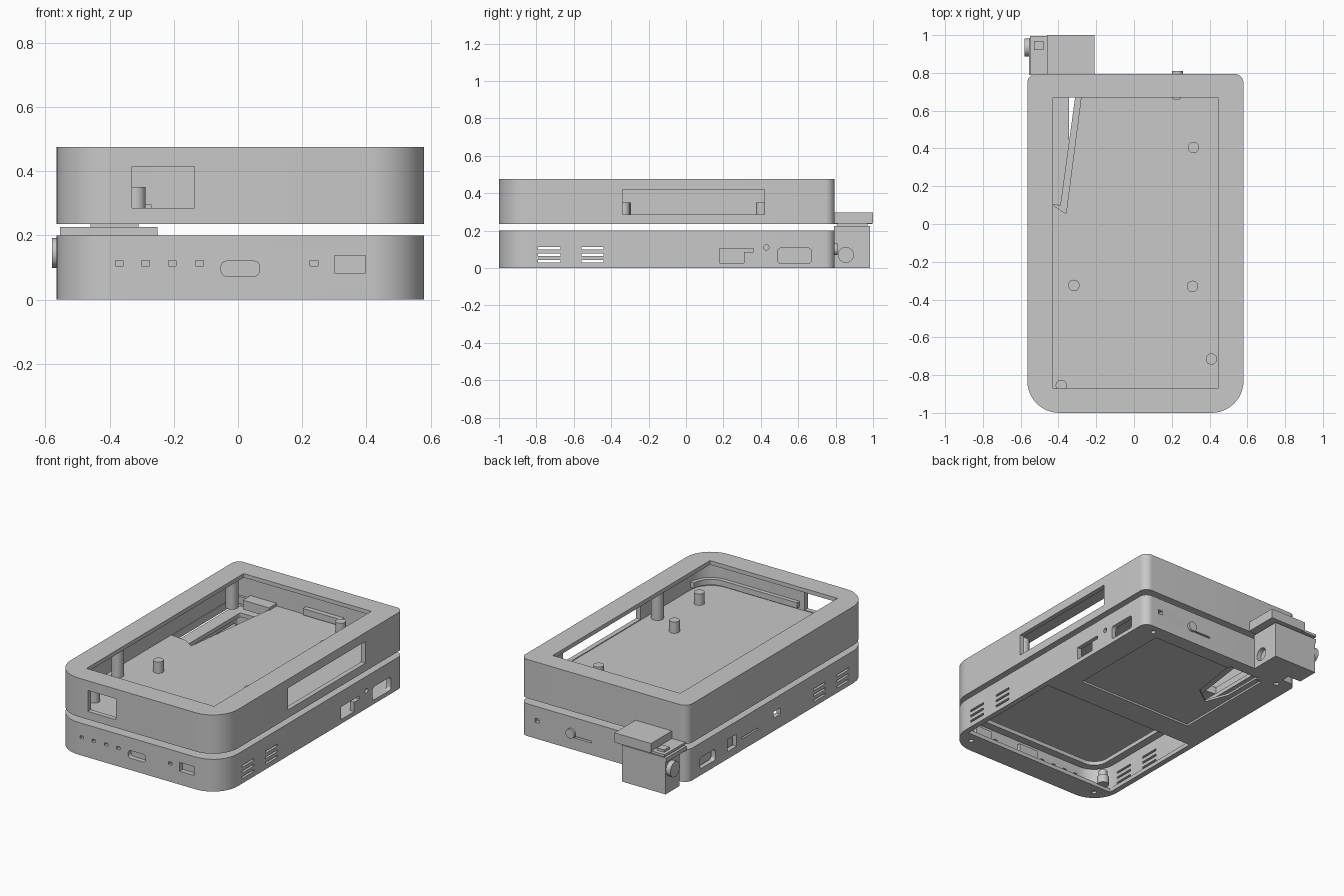
import bpy, bmesh, math
from mathutils import Matrix

cube = bpy.data.objects.get("Cube")
if cube:
    bpy.data.objects.remove(cube, do_unlink=True)

grey = bpy.data.materials.new("plain_grey")
grey.use_nodes = True
grey.diffuse_color = (0.58, 0.58, 0.58, 1)
grey.node_tree.nodes["Principled BSDF"].inputs["Base Color"].default_value = grey.diffuse_color

X0, X1, Y0, Y1 = -0.565, 0.58, -1.0, 0.795   # case footprint
WALL = 0.03


def finish(name, bm):
    bmesh.ops.recalc_face_normals(bm, faces=bm.faces)
    mesh = bpy.data.meshes.new(name)
    bm.to_mesh(mesh)
    bm.free()
    obj = bpy.data.objects.new(name, mesh)
    bpy.context.collection.objects.link(obj)
    mesh.materials.append(grey)
    return obj


def prism(bm, points, z0, z1):
    """Extrude an outline in the xy plane between two heights."""
    face = bm.faces.new([bm.verts.new((x, y, z0)) for x, y in points])
    top = bmesh.ops.extrude_face_region(bm, geom=[face])["geom"]
    bmesh.ops.translate(bm, verts=[v for v in top if isinstance(v, bmesh.types.BMVert)],
                        vec=(0, 0, z1 - z0))


def box(bm, x0, x1, y0, y1, z0, z1):
    prism(bm, [(x0, y0), (x1, y0), (x1, y1), (x0, y1)], z0, z1)


def rod(bm, centre, r, length, axis="Z", sides=24):
    turn = {"X": Matrix.Rotation(math.pi / 2, 4, "Y"),
            "Y": Matrix.Rotation(math.pi / 2, 4, "X"), "Z": Matrix()}[axis]
    bmesh.ops.create_cone(bm, cap_ends=True, segments=sides, radius1=r, radius2=r, depth=length,
                          matrix=Matrix.Translation(centre) @ turn)


def outline(inset=0.0):
    """Case outline: large front corners, small back corners."""
    pts = []
    corners = ((X0, Y0, 0.17, 180), (X1, Y0, 0.17, 270), (X1, Y1, 0.05, 0), (X0, Y1, 0.05, 90))
    for x, y, radius, start in corners:
        r = max(radius - inset, 0.015)
        cx = x + (inset + r) * (1 if x < 0 else -1)
        cy = y + (inset + r) * (1 if y < 0 else -1)
        for i in range(13):
            a = math.radians(start + 7.5 * i)
            pts.append((cx + r * math.cos(a), cy + r * math.sin(a)))
    return pts


def cut(obj, build):
    """Subtract one solid from an object and apply it."""
    bm = bmesh.new()
    build(bm)
    cutter = finish("cutter", bm)
    cutter.hide_render = True
    mod = obj.modifiers.new("cut", "BOOLEAN")
    mod.operation, mod.solver, mod.object = "DIFFERENCE", "EXACT", cutter
    bpy.context.view_layer.objects.active = obj
    bpy.ops.object.modifier_apply(modifier=mod.name)
    bpy.data.objects.remove(cutter, do_unlink=True)


def cut_box(obj, *size):
    cut(obj, lambda bm: box(bm, *size))


def cut_rod(obj, *args):
    cut(obj, lambda bm: rod(bm, *args))


def cut_slot(obj, axis, a0, a1, z0, z1, at):
    """Rounded slot through a wall facing x or y."""
    r = 0.018

    def build(bm):
        pts = []
        for cx, cz, start in ((a1 - r, z1 - r, 0), (a0 + r, z1 - r, 90),
                              (a0 + r, z0 + r, 180), (a1 - r, z0 + r, 270)):
            for i in range(5):
                t = math.radians(start + 22.5 * i)
                pts.append((cx + r * math.cos(t), cz + r * math.sin(t)))
        prism(bm, pts, at - 0.05, at + 0.05)
        for v in bm.verts:
            a, z, d = v.co
            v.co = (a, d, z) if axis == "Y" else (d, a, z)
    cut(obj, build)


def make(name, build):
    bm = bmesh.new()
    build(bm)
    return finish(name, bm)


def make_box(name, *size):
    return make(name, lambda bm: box(bm, *size))


# Upper frame: hollow tray with a large top opening and a hatch in its floor
upper = make("upper_frame", lambda bm: prism(bm, outline(), 0.235, 0.475))
cut(upper, lambda bm: prism(bm, outline(WALL), 0.28, 0.45))
cut_box(upper, -0.43, 0.445, -0.87, 0.67, 0.4, 0.6)
cut_box(upper, -0.33, -0.135, -1.1, -0.95, 0.285, 0.415)
cut_box(upper, 0.5, 0.7, -0.34, 0.42, 0.285, 0.42)
cut(upper, lambda bm: prism(bm, [(-0.53, 0.11), (-0.43, 0.1), (-0.36, 0.055), (-0.28, 0.67),
                                 (-0.28, 0.75), (-0.53, 0.75)], 0.2, 0.3))

# Lower case: open-topped box with a rim, a front bay and hatches underneath
lower = make("lower_case", lambda bm: prism(bm, outline(), 0, 0.2))
cut(lower, lambda bm: prism(bm, outline(WALL), 0.025, 0.175))
cut(lower, lambda bm: prism(bm, outline(0.08), 0.15, 0.25))
cut_box(lower, -0.53, 0.545, -0.85, -0.13, -0.1, 0.1)
cut_box(lower, -0.38, 0.42, 0.03, 0.7, -0.1, 0.012)
cut(lower, lambda bm: prism(bm, [(-0.18, 0.38), (-0.13, 0.72), (-0.345, 0.72), (-0.345, 0.44),
                                 (-0.29, 0.3)], -0.1, 0.1))

# Ventilation slots on both sides
for y in (-0.79, -0.56):
    for z in (0.03, 0.065, 0.1):
        cut_box(lower, -0.7, 0.7, y, y + 0.12, z, z + 0.013)

# Front ports
for x in (-0.37, -0.288, -0.205, -0.12, 0.237):
    cut_box(lower, x - 0.012, x + 0.012, -1.1, -0.95, 0.105, 0.122)
cut_slot(lower, "Y", -0.053, 0.067, 0.073, 0.12, Y0)
cut_box(lower, 0.3, 0.397, -1.1, -0.95, 0.083, 0.137)
for name, x0, x1 in (("front_connector", -0.06, 0.075), ("front_switch", 0.29, 0.405)):
    make_box(name, x0, x1, -0.968, -0.945, 0.065, 0.145)

# Side ports
cut_box(lower, 0.5, 0.7, 0.18, 0.31, 0.027, 0.105)
cut_box(lower, 0.5, 0.7, 0.3, 0.36, 0.085, 0.105)
cut_rod(lower, (X1, 0.43, 0.11), 0.014, 0.1, "X")
cut_slot(lower, "X", 0.49, 0.67, 0.025, 0.107, X1)
cut_slot(lower, "X", 0.52, 0.67, 0.04, 0.11, X0)
cut_box(lower, -0.7, -0.5, 0.31, 0.4, 0.045, 0.12)
cut_box(lower, -0.7, -0.5, 0.1, 0.26, 0.07, 0.08)
cut_box(lower, -0.7, -0.5, -0.12, -0.05, 0.08, 0.12)
make_box("port_housing", -0.525, -0.505, 0.09, 0.71, 0.02, 0.125)

# Back ports and dial
cut_box(lower, 0.45, 0.48, 0.7, 0.9, 0.1, 0.125)
cut_box(lower, 0.09, 0.21, 0.7, 0.9, 0.075, 0.085)
make("back_dial", lambda bm: rod(bm, (0.23, 0.795, 0.1), 0.03, 0.03, "Y"))

# Screw holes under the case
for x in (-0.46, 0.475):
    for y in (-0.91, 0.74):
        cut_rod(lower, (x, y, 0), 0.015, 0.03)


# Posts standing on the tray floor
def posts(bm):
    for x, y in ((0.315, 0.405), (-0.318, -0.325), (0.31, -0.33), (0.41, -0.715),
                 (-0.385, -0.855), (0.225, 0.685)):
        rod(bm, (x, y, 0.31), 0.03, 0.08)


def pillars(bm):
    for x, y in ((-0.475, -0.5), (-0.475, 0.62), (0.49, -0.42), (0.49, 0.62)):
        rod(bm, (x, y, 0.365), 0.036, 0.18)


def bay_post(bm):
    rod(bm, (-0.465, -0.835, 0.045), 0.035, 0.05)
    rod(bm, (-0.465, -0.835, 0.085), 0.025, 0.05)


make("floor_posts", posts)
make("screw_pillars", pillars)
make("bay_post", bay_post)

# Rails inside the walls: a curved one at the front corner, a straight one at the back
inner, outer = outline(0.055)[13:26], outline(WALL - 0.005)[13:26]
band = [(-0.1, Y0 + 0.025)] + outer + inner[::-1] + [(-0.1, Y0 + 0.055)]
make("front_rail", lambda bm: prism(bm, band, 0.295, 0.33))
make_box("back_rail", -0.07, 0.19, 0.735, 0.77, 0.29, 0.33)

# Slanted lever under the floor hatch
make("lever", lambda bm: prism(bm, [(-0.43, 0.105), (-0.425, 0.065), (-0.355, 0.05),
                                    (-0.265, 0.72), (-0.305, 0.72), (-0.39, 0.1)], 0.16, 0.195))

# Hinge at the back corner
hinge = make_box("hinge_block", -0.46, -0.25, 0.79, 0.985, 0, 0.205)
cut_rod(hinge, (-0.25, 0.855, 0.07), 0.04, 0.06, "X")
make_box("hinge_bracket", -0.55, -0.45, 0.85, 0.985, 0, 0.205)
make_box("hinge_lower_plate", -0.555, -0.25, 0.79, 0.985, 0.2, 0.226)
make_box("hinge_neck", -0.46, -0.31, 0.81, 0.97, 0.22, 0.24)
make_box("hinge_side_plate", -0.55, -0.45, 0.79, 0.995, 0.235, 0.25)
make_box("hinge_upper_plate", -0.46, -0.21, 0.79, 1.0, 0.237, 0.297)
make_box("hinge_tongue", -0.45, -0.27, 0.69, 0.77, 0.24, 0.297)
make_box("hinge_catch", -0.53, -0.48, 0.92, 0.97, 0.245, 0.265)
make("hinge_knob", lambda bm: rod(bm, (-0.56, 0.935, 0.145), 0.047, 0.04, "X"))

# Shading
bpy.ops.object.select_all(action="DESELECT")
for obj in bpy.context.scene.objects:
    if obj.type == "MESH":
        obj.select_set(True)
        bpy.context.view_layer.objects.active = obj
bpy.ops.object.shade_smooth_by_angle(angle=math.radians(30))
